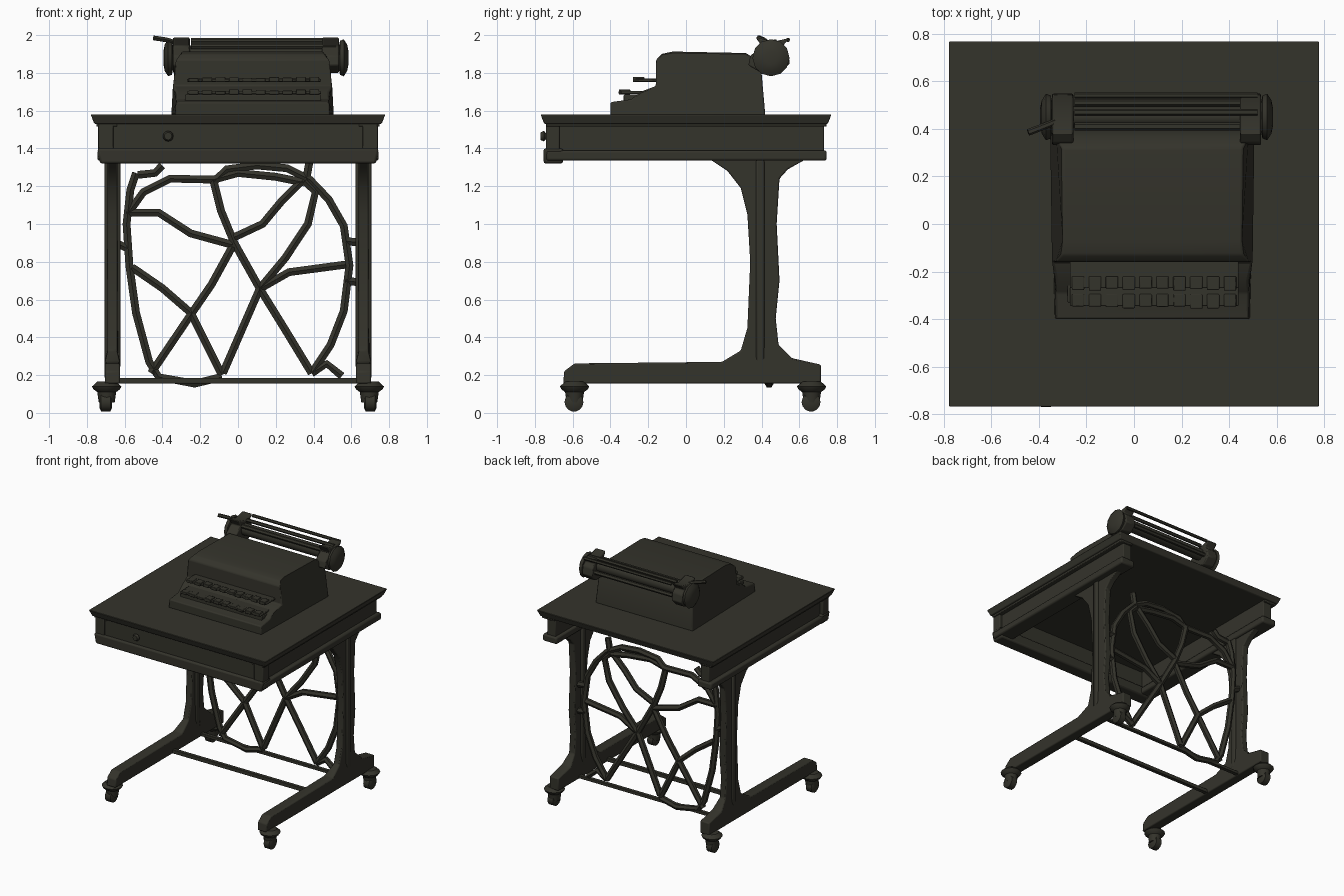
import bpy, bmesh, math, random
from mathutils import Vector

random.seed(4)
cube = bpy.data.objects.get("Cube")
if cube:
    bpy.data.objects.remove(cube, do_unlink=True)

iron = bpy.data.materials.new("dark_iron")
iron.use_nodes = True
COLOUR = (0.034, 0.033, 0.024, 1)
iron.diffuse_color = COLOUR
iron.node_tree.nodes["Principled BSDF"].inputs["Base Color"].default_value = COLOUR


def finish(name, bm, bevel=0.0, smooth=True):
    bmesh.ops.recalc_face_normals(bm, faces=bm.faces)
    mesh = bpy.data.meshes.new(name)
    bm.to_mesh(mesh)
    bm.free()
    ob = bpy.data.objects.new(name, mesh)
    bpy.context.collection.objects.link(ob)
    mesh.materials.append(iron)
    if bevel:
        mod = ob.modifiers.new("bevel", "BEVEL")
        mod.width, mod.segments = bevel, 2
    if smooth:
        bpy.ops.object.select_all(action="DESELECT")
        bpy.context.view_layer.objects.active = ob
        ob.select_set(True)
        bpy.ops.object.shade_smooth_by_angle(angle=math.radians(35))
    return ob


def box(name, x, y, z, bevel=0.005, base=1.0):
    """Box from (min, max) ranges; base scales the bottom face."""
    bm = bmesh.new()
    bmesh.ops.create_cube(bm, size=1)
    for v in bm.verts:
        k = base if v.co.z < 0 else 1
        v.co = [(r[0] + r[1]) / 2 + c * s * (r[1] - r[0])
                for r, c, s in zip((x, y, z), v.co, (k, k, 1))]
    return finish(name, bm, bevel)


def side_profile(name, pts, x0, x1, bevel=0.0, shape=None):
    """Extrude a (y, z) outline along x; shape may move the vertices."""
    bm = bmesh.new()
    face = bm.faces.new([bm.verts.new((x0, y, z)) for y, z in pts])
    out = bmesh.ops.extrude_face_region(bm, geom=[face])
    for v in out["geom"]:
        if isinstance(v, bmesh.types.BMVert):
            v.co.x = x1
    if shape:
        for v in bm.verts:
            shape(v.co)
    return finish(name, bm, bevel)


def lathe(name, profile, origin, axis="z", sides=12):
    """Turn (radius, height) points round an axis through origin."""
    bm = bmesh.new()
    rings = []
    for r, h in profile:
        ring = []
        for i in range(sides):
            a = 2 * math.pi * i / sides
            p = Vector((r * math.cos(a), r * math.sin(a), h))
            if axis == "x":
                p = Vector((p.z, p.x, p.y))
            elif axis == "y":
                p = Vector((p.x, p.z, p.y))
            ring.append(bm.verts.new(p + Vector(origin)))
        rings.append(ring)
    for a, b in zip(rings, rings[1:]):
        for i in range(sides):
            bm.faces.new((a[i], a[i - 1], b[i - 1], b[i]))
    bm.faces.new(rings[0])
    bm.faces.new(rings[-1])
    return finish(name, bm)


def strand(name, pts, radius=0.022):
    """Round bar that follows a path of points."""
    curve = bpy.data.curves.new(name, "CURVE")
    curve.dimensions = "3D"
    curve.bevel_depth, curve.bevel_resolution = radius, 1
    curve.use_fill_caps = True
    sp = curve.splines.new("POLY")
    sp.points.add(len(pts) - 1)
    for p, co in zip(sp.points, pts):
        p.co = (*co, 1)
    ob = bpy.data.objects.new(name, curve)
    bpy.context.collection.objects.link(ob)
    curve.materials.append(iron)
    bpy.ops.object.select_all(action="DESELECT")
    bpy.context.view_layer.objects.active = ob
    ob.select_set(True)
    bpy.ops.object.convert(target="MESH")
    bpy.ops.object.shade_smooth_by_angle(angle=math.radians(50))


# Desk top with a hollow, open-backed frame below
box("table_top", (-0.78, 0.78), (-0.77, 0.77), (1.53, 1.58), 0.006, 0.975)
box("drawer_front", (-0.725, 0.725), (-0.735, -0.67), (1.38, 1.54))
box("front_rim", (-0.745, 0.745), (-0.755, -0.65), (1.32, 1.40), 0.012, 0.98)
lathe("drawer_knob", [(0.012, 0.03), (0.014, 0), (0.028, -0.012), (0.02, -0.03)],
      (-0.37, -0.74, 1.465), "y")

LEG = [(0.13, 1.34), (0.22, 1.28), (0.29, 1.19), (0.325, 1.05), (0.34, 0.8),
       (0.325, 0.45), (0.29, 0.33), (0.19, 0.27), (-0.59, 0.262), (-0.645, 0.22),
       (-0.65, 0.155), (0.715, 0.155), (0.715, 0.255), (0.56, 0.29), (0.49, 0.36),
       (0.475, 0.5), (0.495, 0.7), (0.48, 1.0), (0.495, 1.24), (0.54, 1.29), (0.63, 1.34)]


def flare(side):
    def move(co):
        if co.z < 0.3:
            co.x += math.copysign(0.013, abs(co.x) - 0.665) * side
    return move


for s, word in ((-1, "right"), (1, "left")):
    def span(a, b):
        return tuple(sorted((s * a, s * b)))
    box(word + "_apron", span(0.64, 0.715), (-0.70, 0.73), (1.38, 1.54))
    box(word + "_rim", span(0.62, 0.745), (-0.74, 0.745), (1.335, 1.39), 0.012)
    box(word + "_corner_block", span(0.66, 0.74), (-0.742, -0.67), (1.39, 1.535))
    box(word + "_moulding", span(0.64, 0.75), (-0.74, 0.745), (1.515, 1.535))

    # Cast leg with its foot, and a rib up the column
    side_profile(word + "_leg", LEG, s * 0.638, s * 0.692, 0.008, flare(s))
    box(word + "_leg_rib", span(0.622, 0.706), (0.37, 0.415), (0.24, 1.34), 0.01)

    # Casters
    for y, end in ((-0.59, "front"), (0.665, "back")):
        x = s * 0.695
        lathe(f"{end}_{word}_caster_cup", [(0.05, 0.165), (0.078, 0.14), (0.07, 0.125),
              (0.05, 0.11), (0.042, 0.055)], (x, y, 0))
        lathe(f"{end}_{word}_caster_wheel", [(0.03, -0.034), (0.05, -0.024),
              (0.05, 0.024), (0.03, 0.034)], (x + s * 0.005, y - 0.003, 0.057), "x", 14)

box("foot_crossbar", (-0.65, 0.65), (0.07, 0.10), (0.156, 0.186), 0.004)

# Back lattice: bent bars given as (x, z) paths
LATTICE = [
    [(-.54, 1.27), (-.57, 1.18), (-.59, 1.0), (-.575, .78), (-.54, .53), (-.47, .27), (-.42, .19),
     (-.23, .155), (-.085, .19)],
    [(-.58, 1.06), (-.5, 1.17), (-.36, 1.24), (-.13, 1.235), (0, 1.27), (.2, 1.25), (.35, 1.22)],
    [(-.13, 1.22), (-.06, 1.29), (.1, 1.31), (.26, 1.295), (.38, 1.235), (.48, 1.13), (.56, .99),
     (.59, .78), (.56, .54), (.49, .36), (.39, .21)],
    [(.35, 1.23), (.41, 1.17), (.37, 1.0), (.25, .82), (.116, .66), (-.08, .21)],
    [(-.13, 1.23), (-.09, 1.07), (-.02, .9), (.12, .65), (.25, .44), (.39, .21)],
    [(-.02, .93), (.13, 1.0), (.23, 1.12), (.34, 1.23)],
    [(-.59, 1.06), (-.42, 1.06), (-.25, .95), (-.03, .89)],
    [(-.03, .88), (-.14, .68), (-.25, .52), (-.46, .21)],
    [(-.56, .77), (-.4, .66), (-.25, .53), (-.085, .2)],
    [(.12, .66), (.27, .745), (.57, .785)],
    [(.39, .21), (.47, .26), (.55, .195)],
    [(-.65, .9), (-.58, .87)], [(.65, .9), (.57, .91)], [(.65, .69), (.57, .7)],
    [(-.53, 1.26), (-.44, 1.27), (-.40, 1.31)], [(.36, 1.23), (.38, 1.34)],
]
for i, path in enumerate(LATTICE):
    strand(f"lattice_bar_{i + 1}", [(x, 0.44, z) for x, z in path], 0.024)
box("lattice_sill", (-0.64, 0.64), (0.425, 0.455), (0.158, 0.182), 0.004)


# Writing machine body, its sides leaning in as they rise
def lean(co):
    mid, t = 0.077, co.z - 1.58
    half = 0.43 - 0.07 * t - (0.03 if co.z > 1.89 else 0)
    if co.y < -0.2:
        half -= 0.02
    co.x = mid + math.copysign(half, co.x - mid)


BODY = [(-0.40, 1.575), (-0.40, 1.645), (-0.29, 1.66), (-0.24, 1.70), (-0.16, 1.73),
        (-0.158, 1.87), (-0.13, 1.9), (-0.07, 1.913), (0.32, 1.905), (0.365, 1.87),
        (0.40, 1.8), (0.42, 1.575)]
side_profile("machine_body", BODY, -0.35, 0.5, 0.008, lean)

# Worn key rows, with slightly uneven keys
for row, (y, z) in enumerate(((-0.345, 1.70), (-0.27, 1.765))):
    box(f"key_bar_{row + 1}", (-0.27, 0.44), (y, y + 0.12), (z - 0.012, z + 0.004))
    for i in range(10):
        x = -0.235 + i * 0.071
        h = z + random.uniform(0.004, 0.014)
        box(f"key_{row + 1}_{i + 1}", (x - 0.026, x + 0.026),
            (y - random.uniform(0, 0.012), y + 0.05), (z - 0.014, h), 0.004)
box("key_bed", (-0.28, 0.44), (-0.33, -0.15), (1.64, 1.685))

# Carriage: roller, rails, end plates and knobs
lathe("roller", [(0.045, -0.30), (0.045, 0.52)], (0, 0.45, 1.90), "x", 14)
for i, (y, z, r) in enumerate(((0.54, 1.975, 0.012), (0.47, 1.965, 0.014), (0.41, 1.94, 0.016),
                               (0.51, 1.87, 0.016))):
    strand(f"carriage_rail_{i + 1}", [(-0.25, y, z), (0.52, y, z)], r)
END = [(0.33, 1.84), (0.40, 1.80), (0.50, 1.80), (0.55, 1.85), (0.54, 1.91), (0.51, 1.94),
       (0.55, 1.985), (0.46, 1.965), (0.37, 1.99), (0.40, 1.94), (0.34, 1.89)]
for s, x, word in ((-1, -0.30, "right"), (1, 0.49, "left")):
    side_profile(word + "_carriage_end", END, x - 0.045, x + 0.045, 0.008)
    lathe(word + "_roller_knob", [(0.03, 0), (0.04, s * 0.04), (0.09, s * 0.05),
          (0.098, s * 0.07), (0.07, s * 0.088), (0.035, s * 0.095)],
          (x, 0.45, 1.88), "x")
strand("return_lever", [(-0.28, 0.45, 1.93), (-0.33, 0.43, 1.96), (-0.38, 0.41, 1.975),
                        (-0.445, 0.385, 1.985)], 0.014)
